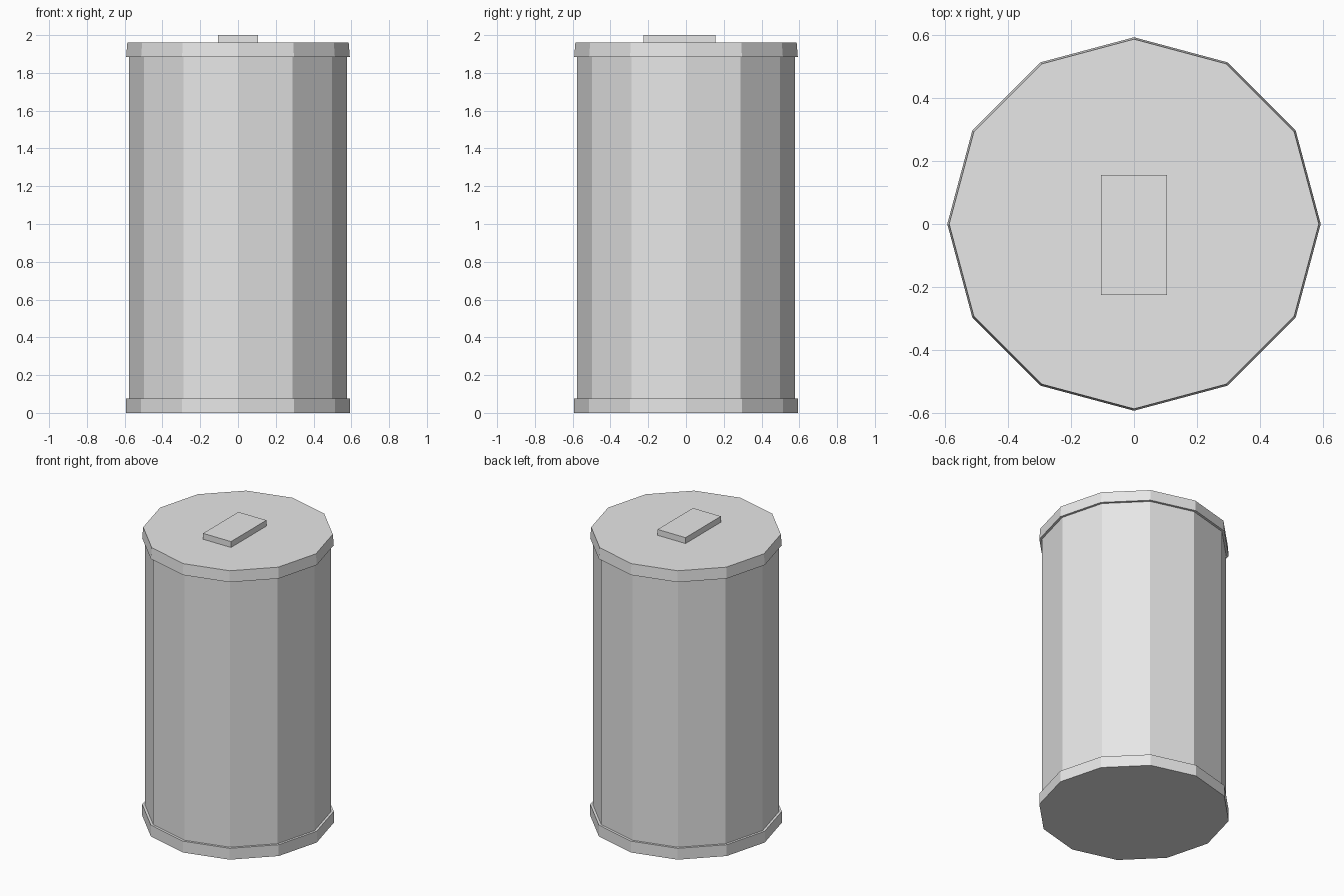
import bpy
import bmesh
from mathutils import Matrix

SIDES = 12

cube = bpy.data.objects.get("Cube")
if cube:
    bpy.data.objects.remove(cube, do_unlink=True)

# Single light grey metal
grey = bpy.data.materials.new("light_grey_metal")
grey.use_nodes = True
colour = (0.8, 0.8, 0.8, 1)
grey.diffuse_color = colour
grey.node_tree.nodes["Principled BSDF"].inputs["Base Color"].default_value = colour


def finish(name, bm):
    mesh = bpy.data.meshes.new(name)
    bm.to_mesh(mesh)
    bm.free()
    mesh.materials.append(grey)
    obj = bpy.data.objects.new(name, mesh)
    bpy.context.collection.objects.link(obj)
    return obj


def drum(name, z0, z1, r0, r1):
    """Flat-sided drum with corners on the x and y axes."""
    bm = bmesh.new()
    bmesh.ops.create_cone(bm, cap_ends=True, segments=SIDES, radius1=r0,
                          radius2=r1, depth=z1 - z0,
                          matrix=Matrix.Translation((0, 0, (z0 + z1) / 2)))
    return finish(name, bm)


def box(name, size, centre):
    bm = bmesh.new()
    bmesh.ops.create_cube(bm, size=1, matrix=Matrix.Translation(centre)
                          @ Matrix.Diagonal((*size, 1)))
    return finish(name, bm)


# Bin: base rim, body, overhanging lid and offset handle
drum("base_rim", 0, 0.077, 0.592, 0.592)
drum("body", 0.04, 1.92, 0.576, 0.576)
drum("lid", 1.885, 1.96, 0.592, 0.586)
box("lid_handle", (0.21, 0.38, 0.06), (0, -0.035, 1.97))
